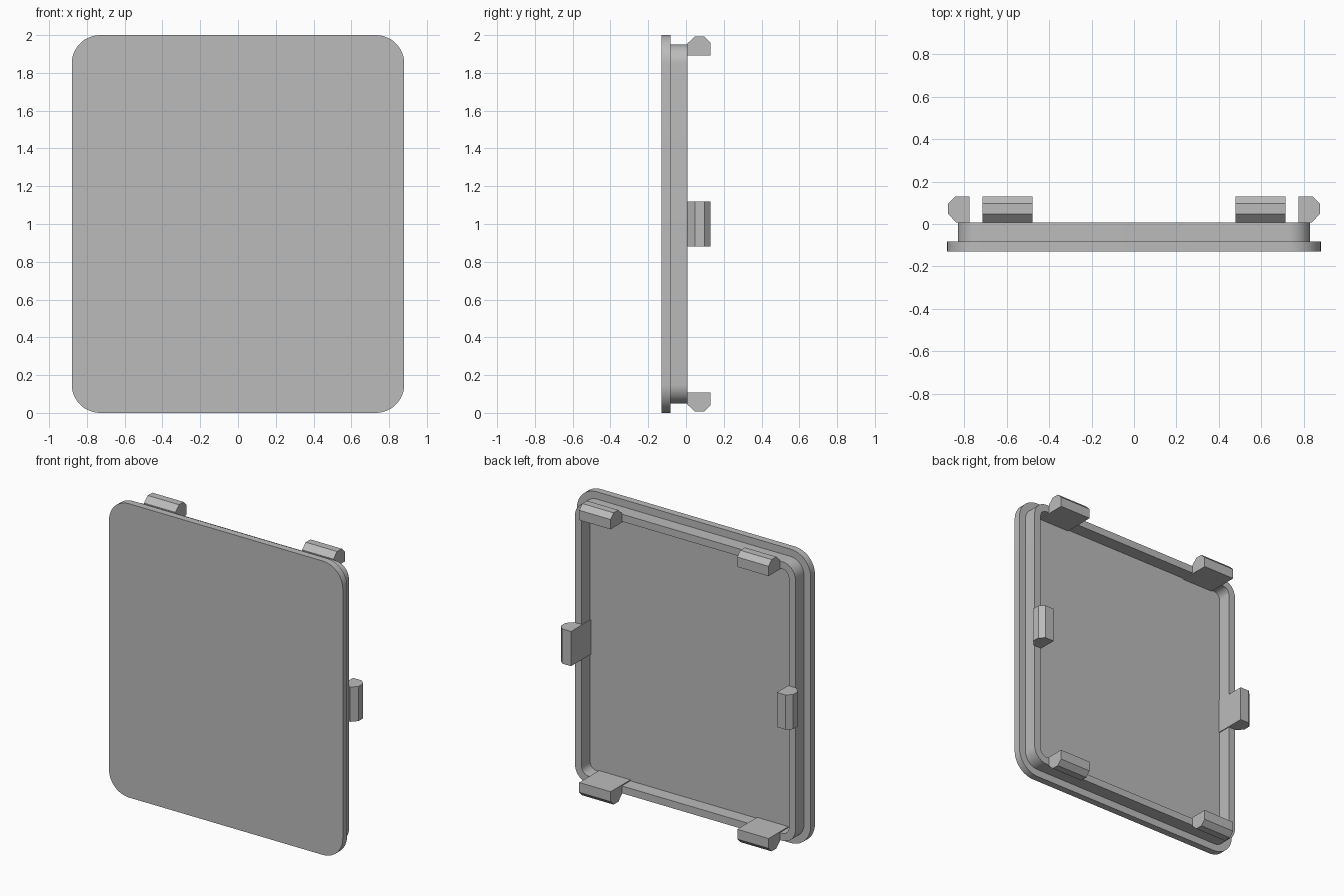
import bpy, bmesh, math
from mathutils import Matrix, Vector

cube = bpy.data.objects.get("Cube")
if cube:
    bpy.data.objects.remove(cube, do_unlink=True)

grey = bpy.data.materials.new("plain grey")
grey.use_nodes = True
colour = (0.5, 0.5, 0.5, 1)
grey.diffuse_color = colour
grey.node_tree.nodes["Principled BSDF"].inputs["Base Color"].default_value = colour

MID = 1.0                               # height of the panel centre
FRONT, STEP, RIM, TIP = -0.13, -0.083, 0.008, 0.13


def rounded_rect(hw, hh, r, steps=12):
    """Outline in x and z, centred on the panel."""
    pts = []
    for k, (sx, sz) in enumerate([(1, 1), (-1, 1), (-1, -1), (1, -1)]):
        for i in range(steps + 1):
            a = math.pi / 2 * (k + i / steps)
            pts.append((sx * (hw - r) + r * math.cos(a),
                        MID + sz * (hh - r) + r * math.sin(a)))
    return pts


def finish(name, bm, smooth=False):
    bmesh.ops.recalc_face_normals(bm, faces=bm.faces)
    me = bpy.data.meshes.new(name)
    bm.to_mesh(me)
    bm.free()
    me.materials.append(grey)
    ob = bpy.data.objects.new(name, me)
    bpy.context.collection.objects.link(ob)
    if smooth:
        bpy.ops.object.select_all(action='DESELECT')
        ob.select_set(True)
        bpy.context.view_layer.objects.active = ob
        bpy.ops.object.shade_smooth_by_angle(angle=math.radians(30))
    return ob


def bridge(bm, a, b):
    n = len(a)
    for i in range(n):
        j = (i + 1) % n
        bm.faces.new((a[i], a[j], b[j], b[i]))


# Cover: flat front, stepped edge, raised rim around a recessed back
bm = bmesh.new()
plate = rounded_rect(0.88, 1.0, 0.15)
outer = rounded_rect(0.83, 0.95, 0.10)
inner = rounded_rect(0.78, 0.90, 0.05)
rings = [[bm.verts.new((x, y, z)) for x, z in outline] for outline, y in (
    (plate, FRONT), (plate, STEP), (outer, STEP),
    (outer, RIM), (inner, RIM), (inner, STEP))]
for a, b in zip(rings, rings[1:]):
    bridge(bm, a, b)
bm.faces.new(rings[0])
bm.faces.new(rings[-1])
finish("cover_panel", bm, smooth=True)

# Clip profile: (outward distance from the clip's inner face, y)
CLIP = [(0, STEP), (0.04, STEP), (0.04, RIM), (0.063, RIM), (0.1, 0.047),
        (0.1, 0.097), (0.067, TIP), (0, TIP)]


def clip(name, angle, inset, along):
    """Hooked clip facing outward at an angle around the panel centre."""
    out = Vector((math.cos(angle), 0, math.sin(angle)))
    side = Vector((-out.z, 0, out.x))
    bm = bmesh.new()
    ends = []
    for s in (-0.118, 0.118):
        ends.append([bm.verts.new(Vector((0, y, MID)) + out * (inset + d)
                                  + side * (along + s)) for d, y in CLIP])
    bridge(bm, *ends)
    for end in ends:
        bm.faces.new(end)
    finish(name, bm)


clip("left_clip", 0, 0.775, 0)
clip("right_clip", math.pi, 0.775, 0)
for where, angle in (("top", math.pi / 2), ("bottom", -math.pi / 2)):
    for hand, along in (("a", -0.595), ("b", 0.595)):
        clip(f"{where}_clip_{hand}", angle, 0.893, along)
